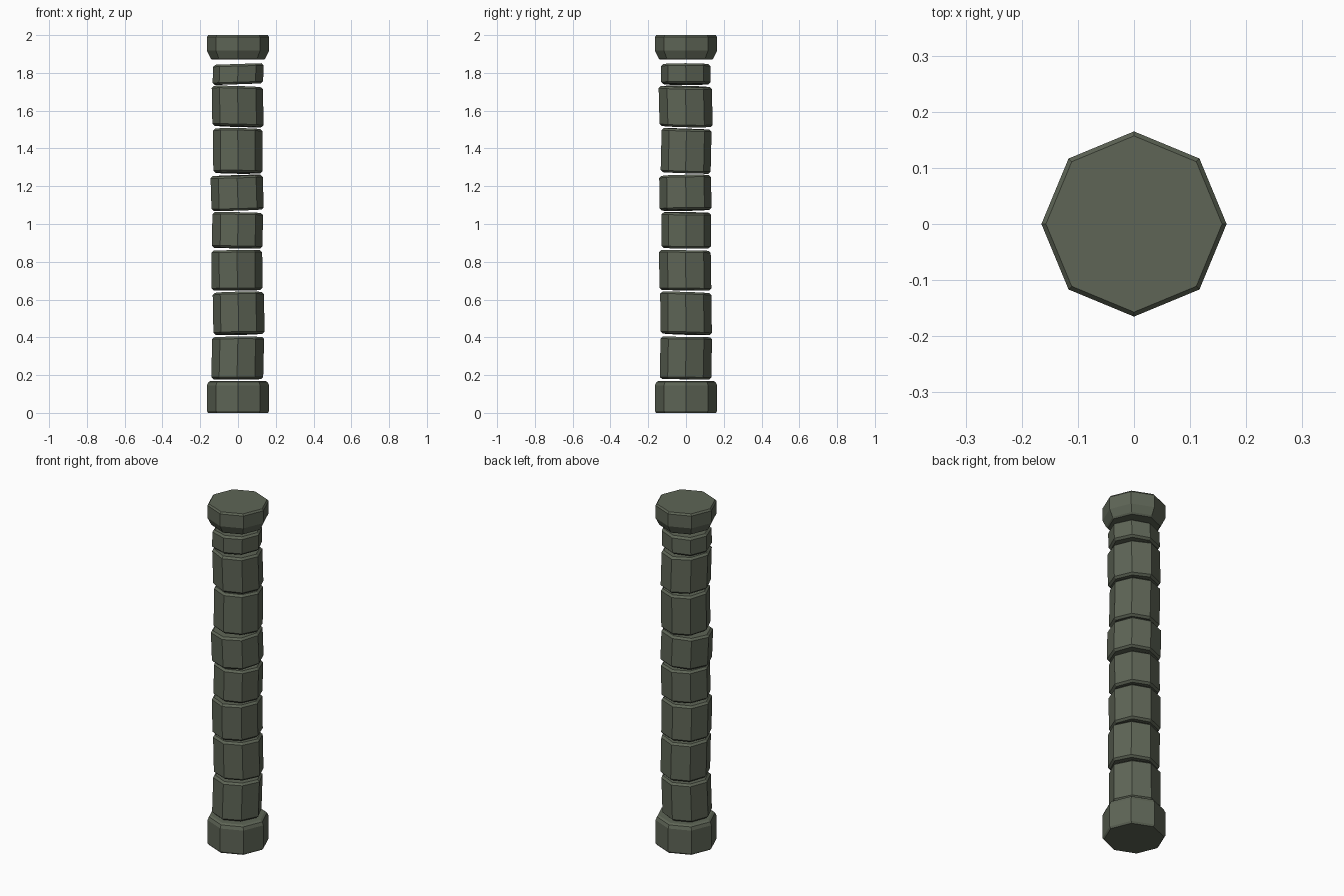
import bpy, bmesh, math, random

if "Cube" in bpy.data.objects:
    bpy.data.objects.remove(bpy.data.objects["Cube"])

random.seed(4)
stone = bpy.data.materials.new("grey green stone")
stone.diffuse_color = (0.112, 0.130, 0.093, 1)
stone.use_nodes = True
stone.node_tree.nodes["Principled BSDF"].inputs["Base Color"].default_value = stone.diffuse_color


def octagon_stack(name, rings, centre=(0, 0), wobble=0.0):
    """Capped eight-sided solid from (radius, z) rings; wobble chips it unevenly."""
    bm = bmesh.new()
    rad = [random.uniform(-wobble, wobble) for _ in range(8)]
    lean = [random.uniform(-wobble, wobble) for _ in range(2)]
    tilt = [random.uniform(-wobble, wobble) for _ in range(2)]
    z0, z1 = rings[0][1], rings[-1][1]
    loops = []
    for r, z in rings:
        t = (z - z0) / (z1 - z0) - 0.5
        loop = []
        for i in range(8):
            a = math.radians(45 * i)
            c, s = math.cos(a), math.sin(a)
            rr = r + rad[i] * 0.6
            dz = (c * tilt[0] + s * tilt[1]) * 0.7
            loop.append(bm.verts.new((centre[0] + rr * c + lean[0] * t,
                                      centre[1] + rr * s + lean[1] * t, z + dz)))
        loops.append(loop)
    for lo, hi in zip(loops, loops[1:]):
        for i in range(8):
            j = (i + 1) % 8
            bm.faces.new((lo[i], lo[j], hi[j], hi[i]))
    bm.faces.new(loops[0][::-1])
    bm.faces.new(loops[-1])
    mesh = bpy.data.meshes.new(name)
    bm.to_mesh(mesh)
    bm.free()
    mesh.materials.append(stone)
    obj = bpy.data.objects.new(name, mesh)
    bpy.context.collection.objects.link(obj)


# Base and capital
octagon_stack("base", [(0.158, 0), (0.165, 0.01), (0.165, 0.145), (0.157, 0.163), (0.145, 0.17)])
octagon_stack("capital", [(0.137, 1.87), (0.145, 1.878), (0.165, 1.918), (0.165, 1.99), (0.157, 2.0)])

# Uneven shaft drums: bottom, top, centre x, centre y, radius
drums = [(0.178, 0.402, -0.003, -0.001, 0.136), (0.416, 0.638, 0.002, -0.001, 0.134),
         (0.649, 0.860, -0.004, -0.002, 0.136), (0.872, 1.061, -0.001, 0.000, 0.133),
         (1.073, 1.257, -0.002, -0.001, 0.138), (1.270, 1.504, -0.001, 0.000, 0.132),
         (1.516, 1.728, -0.001, -0.001, 0.138), (1.740, 1.847, -0.001, -0.001, 0.134)]
for n, (lo, hi, x, y, r) in enumerate(drums):
    octagon_stack(f"shaft_drum_{n + 1}",
                  [(r - 0.012, lo), (r, lo + 0.011), (r, hi - 0.011), (r - 0.012, hi)],
                  (x, y), 0.006)
